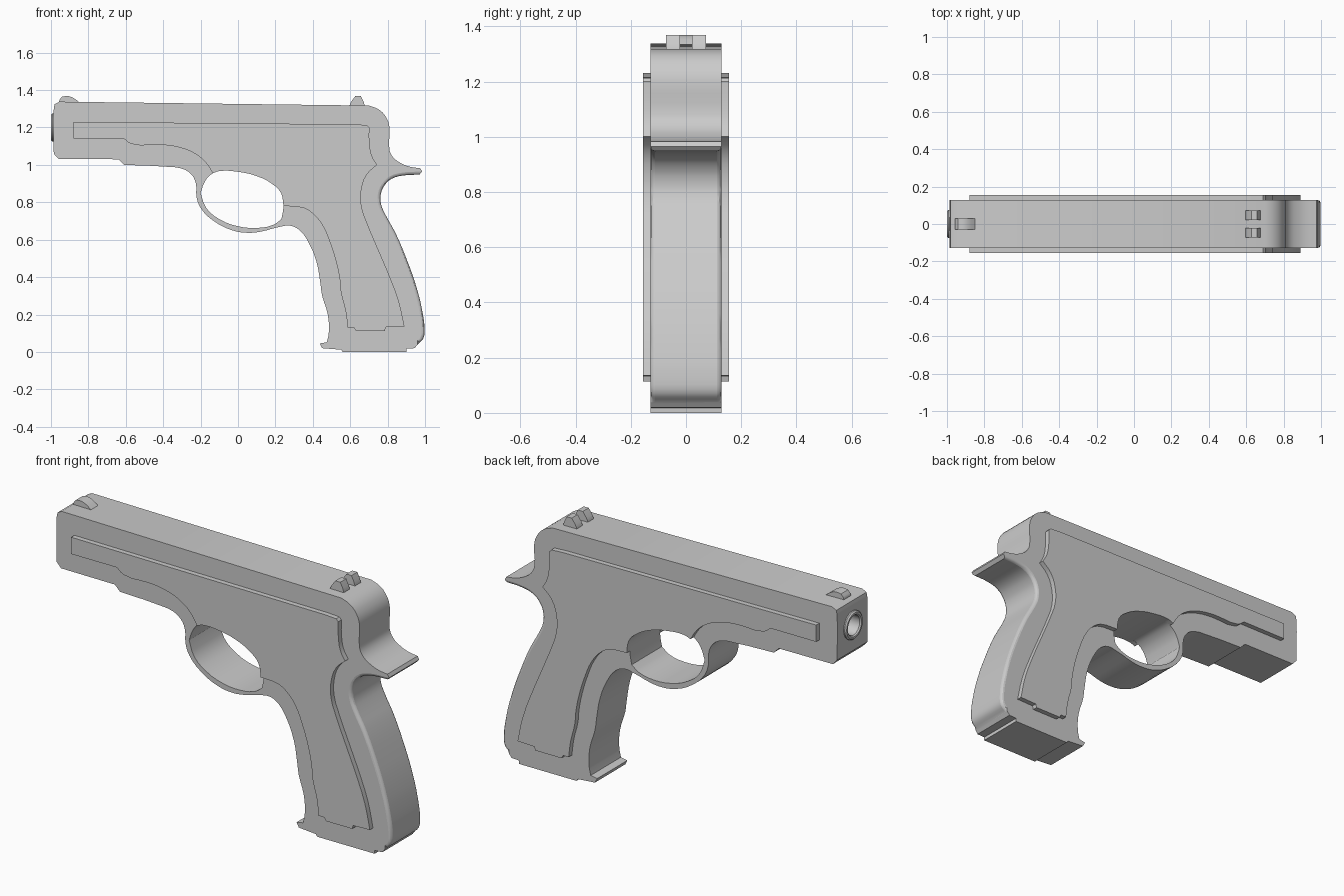
import bpy, bmesh, math
from mathutils import Vector

if "Cube" in bpy.data.objects:
    bpy.data.objects.remove(bpy.data.objects["Cube"])

BODY = [(-.985, 1.30), (-.98, 1.325), (-.955, 1.338), (.70, 1.317), (.755, 1.295), (.795, 1.25),
        (.81, 1.20), (.81, 1.08), (.83, 1.04), (.87, 1.01), (.92, .99), (.975, .982),
        (.985, .965), (.97, .948), (.88, .943), (.82, .925), (.783, .89), (.763, .84),
        (.765, .79), (.785, .74), (.84, .64), (.90, .50), (.95, .36), (.985, .22),
        (.997, .12), (.99, .07), (.96, .04), (.945, .02), (.90, .018), (.90, 0),
        (.56, 0), (.55, .012), (.45, .02), (.437, .045), (.475, .052), (.485, .10),
        (.48, .20), (.45, .30), (.44, .37), (.42, .48), (.38, .58), (.33, .65),
        (.28, .675), (.22, .668), (.12, .643), (.05, .637), (-.03, .65), (-.13, .70),
        (-.20, .77), (-.222, .83), (-.225, .90), (-.25, .95), (-.30, .98), (-.38, .99),
        (-.61, 1.0), (-.64, 1.03), (-.96, 1.032), (-.985, 1.06)]
# guard opening: first the lower edge, then the upper edge shared with the side panels
HOLE_LOW = [(-.17, .77), (-.10, .71), (0, .672), (.10, .663), (.19, .68), (.232, .71)]
HOLE_TOP = [(.243, .78), (.23, .85), (.18, .90), (.10, .94), (0, .963), (-.10, .967), (-.135, .955)]
HOLE_FRONT = [(-.175, .915), (-.20, .85)]
PANEL = ([(-.88, 1.14), (-.88, 1.23), (.62, 1.217), (.69, 1.213), (.702, 1.20), (.703, 1.12), (.715, 1.05),
          (.743, 1.0), (.69, .95), (.66, .87), (.66, .78), (.69, .69), (.74, .57),
          (.80, .43), (.86, .27), (.89, .135), (.79, .132), (.785, .113), (.63, .113),
          (.62, .13), (.587, .13), (.575, .22), (.55, .32), (.545, .38), (.525, .48),
          (.49, .59), (.45, .68), (.40, .74), (.35, .77)] + HOLE_TOP +
         [(-.17, 1.01), (-.23, 1.06), (-.32, 1.095), (-.42, 1.108), (-.57, 1.112), (-.61, 1.14)])


def smooth(obj):
    bpy.ops.object.select_all(action='DESELECT')
    obj.select_set(True)
    bpy.context.view_layer.objects.active = obj
    bpy.ops.object.shade_smooth_by_angle(angle=math.radians(30))


def bake(obj):
    dg = bpy.context.evaluated_depsgraph_get()
    return bpy.data.meshes.new_from_object(obj.evaluated_get(dg))


def plate(name, loops, y0, y1):
    """Fill x/z outlines and extrude them from y0 to y1; sharp turns stay corners."""
    cu = bpy.data.curves.new(name, 'CURVE')
    cu.dimensions, cu.fill_mode, cu.resolution_u = '2D', 'BOTH', 3
    cu.extrude = (y1 - y0) / 2
    for pts in loops:
        sp = cu.splines.new('BEZIER')
        sp.bezier_points.add(len(pts) - 1)
        sp.use_cyclic_u = True
        for i, p in enumerate(pts):
            a = Vector(p) - Vector(pts[i - 1])
            b = Vector(pts[(i + 1) % len(pts)]) - Vector(p)
            corner = a.angle(b) > math.radians(38) or max(a.length, b.length) > .25
            bp = sp.bezier_points[i]
            bp.co = (p[0], p[1], 0)
            bp.handle_left_type = bp.handle_right_type = 'VECTOR' if corner else 'AUTO'
    tmp = bpy.data.objects.new(name + "_curve", cu)
    bpy.context.collection.objects.link(tmp)
    bpy.context.view_layer.update()
    me = bake(tmp)
    bpy.data.objects.remove(tmp)
    bm = bmesh.new()
    bm.from_mesh(me)
    bmesh.ops.remove_doubles(bm, verts=bm.verts, dist=1e-5)
    for v in bm.verts:
        v.co = (v.co.x, (y0 + y1) / 2 - v.co.z, v.co.y)
    bmesh.ops.recalc_face_normals(bm, faces=bm.faces)
    bmesh.ops.dissolve_limit(bm, angle_limit=.003, verts=bm.verts, edges=bm.edges)
    bm.to_mesh(me)
    bm.free()
    me.name = name
    obj = bpy.data.objects.new(name, me)
    bpy.context.collection.objects.link(obj)
    smooth(obj)
    return obj


# main body with guard opening
W = .128
body = plate("body", [BODY, HOLE_LOW + HOLE_TOP + HOLE_FRONT], -W, W)

# rounded edges along the back of the grip
bm = bmesh.new()
bm.from_mesh(body.data)
back = []
for e in bm.edges:
    m = (e.verts[0].co + e.verts[1].co) / 2
    on_side = all(abs(abs(v.co.y) - W) < 1e-4 for v in e.verts) and abs(m.y) > .1
    if on_side and m.x > .755 and .045 < m.z < .95 and len(e.link_faces) == 2 and e.calc_face_angle() > 1:
        back.append(e)
bmesh.ops.bevel(bm, geom=back, offset=.016, segments=3, profile=.5, affect='EDGES')
bm.to_mesh(body.data)
bm.free()


def lathe_x(name, profile, z, seg=40):
    """Revolve (x, radius) points about a line along x; the profile closes on itself."""
    bm = bmesh.new()
    rings = [[bm.verts.new((x, r * math.cos(k * math.tau / seg), z + r * math.sin(k * math.tau / seg)))
              for k in range(seg)] for x, r in profile]
    for a, b in zip(rings, rings[1:] + rings[:1]):
        for k in range(seg):
            n = (k + 1) % seg
            bm.faces.new((a[k], a[n], b[n], b[k]))
    bmesh.ops.recalc_face_normals(bm, faces=bm.faces)
    me = bpy.data.meshes.new(name)
    bm.to_mesh(me)
    bm.free()
    obj = bpy.data.objects.new(name, me)
    bpy.context.collection.objects.link(obj)
    smooth(obj)
    return obj


# bore cut into the front of the body
bpy.ops.mesh.primitive_cylinder_add(vertices=40, radius=.06, depth=.35, location=(-.925, 0, 1.2),
                                    rotation=(0, math.pi / 2, 0))
cutter = bpy.context.object
cutter.name = "bore_cutter"
cutter.hide_render = True
mod = body.modifiers.new("bore", 'BOOLEAN')
mod.object, mod.operation, mod.solver = cutter, 'DIFFERENCE', 'EXACT'
bpy.context.view_layer.update()
body.data = bake(body)
body.modifiers.clear()
bpy.data.objects.remove(cutter)
smooth(body)

# barrel end
lathe_x("barrel_end", [(-.97, .075), (-.993, .075), (-1.0, .068), (-1.0, .058), (-.993, .052),
                       (-.755, .052), (-.755, .06), (-.97, .06)], 1.2)

# raised side panels
for side, y0, y1 in (("right", -.155, -W), ("left", W, .155)):
    plate("side_panel_" + side, [PANEL], y0, y1)

# sights
plate("front_sight", [[(-.955, 1.325), (-.955, 1.345), (-.94, 1.365), (-.91, 1.368), (-.88, 1.358),
                       (-.85, 1.336), (-.85, 1.325)]], -.03, .03)
for side, s in (("right", -1), ("left", 1)):
    ya, yb = sorted((s * .022, s * .072))
    plate("rear_sight_" + side, [[(.597, 1.305), (.597, 1.32), (.627, 1.368), (.657, 1.368),
                                  (.677, 1.32), (.677, 1.305)]], ya, yb)
